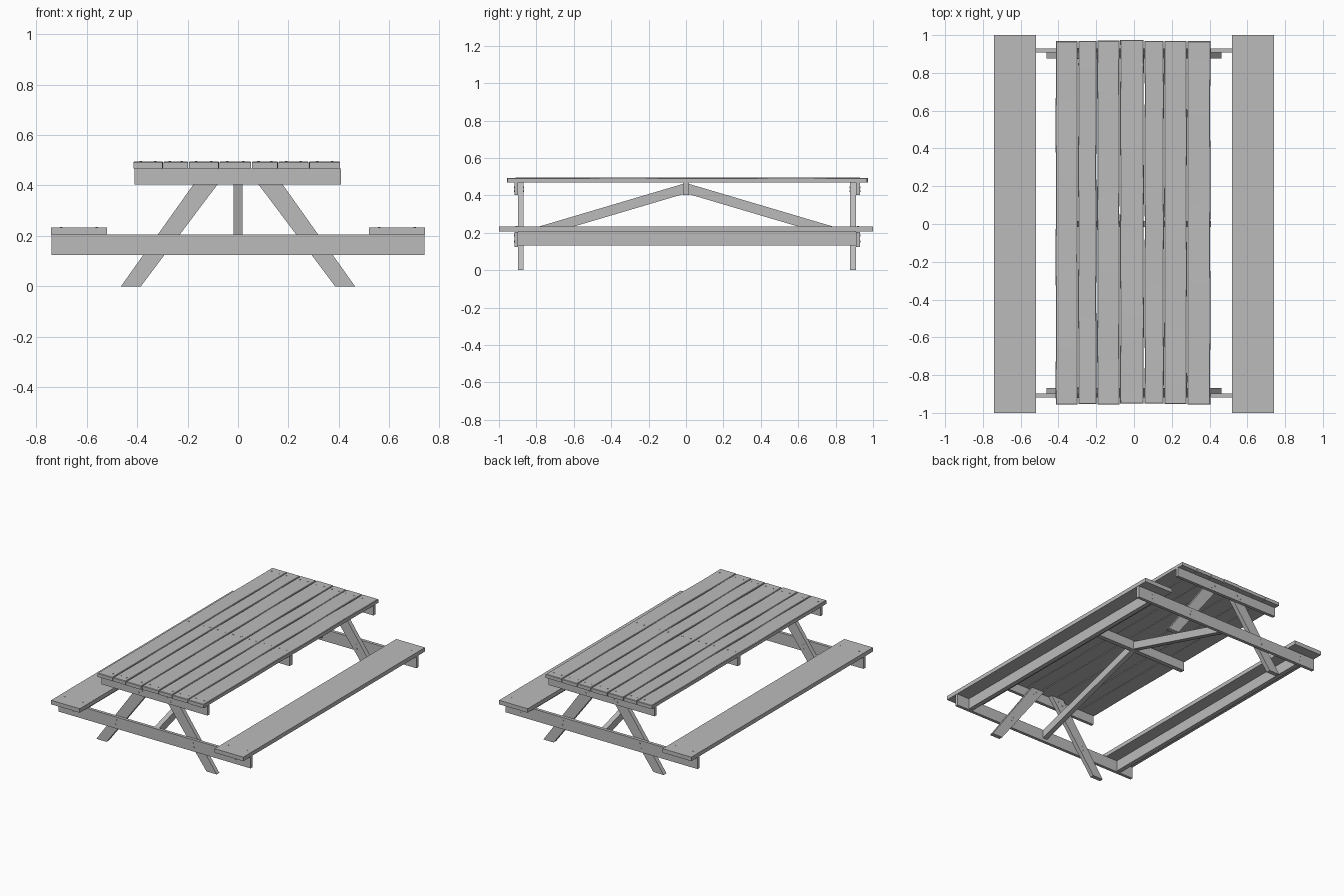
import bpy, bmesh, math, random
from mathutils import Matrix

if "Cube" in bpy.data.objects:
    bpy.data.objects.remove(bpy.data.objects["Cube"])

random.seed(4)
wood = bpy.data.materials.new("grey wood")
wood.diffuse_color = (0.5, 0.5, 0.5, 1)
wood.use_nodes = True
wood.node_tree.nodes["Principled BSDF"].inputs["Base Color"].default_value = wood.diffuse_color


def finish(bm, name, smooth=False):
    bmesh.ops.recalc_face_normals(bm, faces=bm.faces)
    me = bpy.data.meshes.new(name)
    bm.to_mesh(me)
    bm.free()
    me.materials.append(wood)
    ob = bpy.data.objects.new(name, me)
    bpy.context.collection.objects.link(ob)
    if smooth:
        for p in me.polygons:
            p.use_smooth = True
        bpy.context.view_layer.objects.active = ob
        ob.select_set(True)
        bpy.ops.object.shade_smooth_by_angle(angle=math.radians(30))
        ob.select_set(False)
    return ob


def prism(name, pts, axis, a, b):
    """Extrude a 2D outline along axis 'x' (points y,z) or 'y' (points x,z)."""
    bm = bmesh.new()
    place = (lambda p, t: (t, p[0], p[1])) if axis == 'x' else (lambda p, t: (p[0], t, p[1]))
    lo = [bm.verts.new(place(p, a)) for p in pts]
    hi = [bm.verts.new(place(p, b)) for p in pts]
    bm.faces.new(lo)
    bm.faces.new(hi[::-1])
    n = len(pts)
    for i in range(n):
        bm.faces.new((lo[i], lo[(i + 1) % n], hi[(i + 1) % n], hi[i]))
    return finish(bm, name)


def box(name, x0, x1, y0, y1, z0, z1):
    return prism(name, [(x0, z0), (x1, z0), (x1, z1), (x0, z1)], 'y', y0, y1)


def heads(name, spots, facing):
    """Low round screw heads; facing is 'z' or 'y'."""
    bm = bmesh.new()
    turn = Matrix.Rotation(math.pi / 2, 4, 'X') if facing == 'y' else Matrix()
    for s in spots:
        bmesh.ops.create_cone(bm, cap_ends=True, segments=8, radius1=0.005, radius2=0.005,
                              depth=0.005, matrix=Matrix.Translation(s) @ turn)
    finish(bm, name)


# Table top: seven worn planks of uneven width, slightly wavy
edges = [(-.414, -.299), (-.295, -.199), (-.194, -.077), (-.073, .051),
         (.056, .157), (.161, .279), (.283, .404)]
top_screws = []
for i, (x0, x1) in enumerate(edges):
    y0 = -.953 + random.uniform(-.004, .004)
    y1 = .971 + random.uniform(-.004, .004)
    bm = bmesh.new()
    bmesh.ops.create_cube(bm, size=1)
    for v in bm.verts:
        v.co = ((x0 + x1) / 2 + v.co.x * (x1 - x0), (y0 + y1) / 2 + v.co.y * (y1 - y0),
                .481 + v.co.z * .026)
    long_edges = [e for e in bm.edges if abs(e.verts[0].co.y - e.verts[1].co.y) > 1]
    top_edges = [e for e in bm.edges if all(v.co.z > .48 for v in e.verts)]
    bmesh.ops.bevel(bm, geom=top_edges, offset=.003, segments=1, affect='EDGES')
    long_edges = [e for e in bm.edges if abs(e.verts[0].co.y - e.verts[1].co.y) > 1]
    bmesh.ops.subdivide_edges(bm, edges=long_edges, cuts=14)
    for v in bm.verts:
        if abs(v.co.y) < .94:
            v.co.x += .0012 * math.sin(v.co.y * 9 + i * 2)
            if v.co.z > .48:
                v.co.z += .001 * math.sin(v.co.y * 7 + i * 1.7)
    finish(bm, f"top_plank_{i + 1}", True)
    for y in (-.906, .01, .922):
        for t in (.25, .75):
            top_screws.append((x0 + (x1 - x0) * t, y, .4935))
heads("top_screws", top_screws, 'z')

# Middle batten under the top
box("middle_batten", -.41, .408, -.015, .016, .403, .468)

# End frames: batten, seat beam and pair of splayed legs, legs inside
for end, out, mid, inn in (("front", -.918, -.897, -.868), ("back", .930, .908, .877)):
    box(end + "_batten", -.41, .408, min(out, mid), max(out, mid), .403, .468)
    box(end + "_seat_beam", -.74, .74, min(out, mid), max(out, mid), .124, .205)
    for s, side in ((-1, "left"), (1, "right")):
        leg = [(.464, 0), (.385, 0), (.033, .468), (.131, .468)]
        prism(f"{end}_{side}_leg", [(s * x, z) for x, z in leg], 'y', mid, inn)
    spots = []
    for s in (-1, 1):
        for x, z in ((.095, .442), (.122, .424), (.295, .184), (.302, .154)):
            spots += [(s * x, out, z), (s * x, inn, z)]
        spots += [(s * .625, out, z) for z in (.185, .153)]
    heads(end + "_bolts", spots, 'y')

# Seats, each with a long rail beneath
for s, side in ((-1, "left"), (1, "right")):
    x0, x1 = sorted((s * .52, s * .741))
    box(side + "_seat", x0, x1, -1, 1, .206, .234)
    box(side + "_seat_rail", s * .625 - .016, s * .625 + .016, -.897, .908, .131, .207)
    heads(side + "_seat_screws",
          [(s * x, y, .233) for x in (.56, .70) for y in (-.906, .92)], 'z')

# Diagonal braces from the middle batten down to the seat beams
for s, side, far in ((-1, "front", .897), (1, "back", .908)):
    drop = .296 * far
    prism(side + "_brace", [(s * .014, .462), (s * far, .466 - drop),
                            (s * far, .411 - drop), (s * .014, .407)], 'x', -.018, .017)
